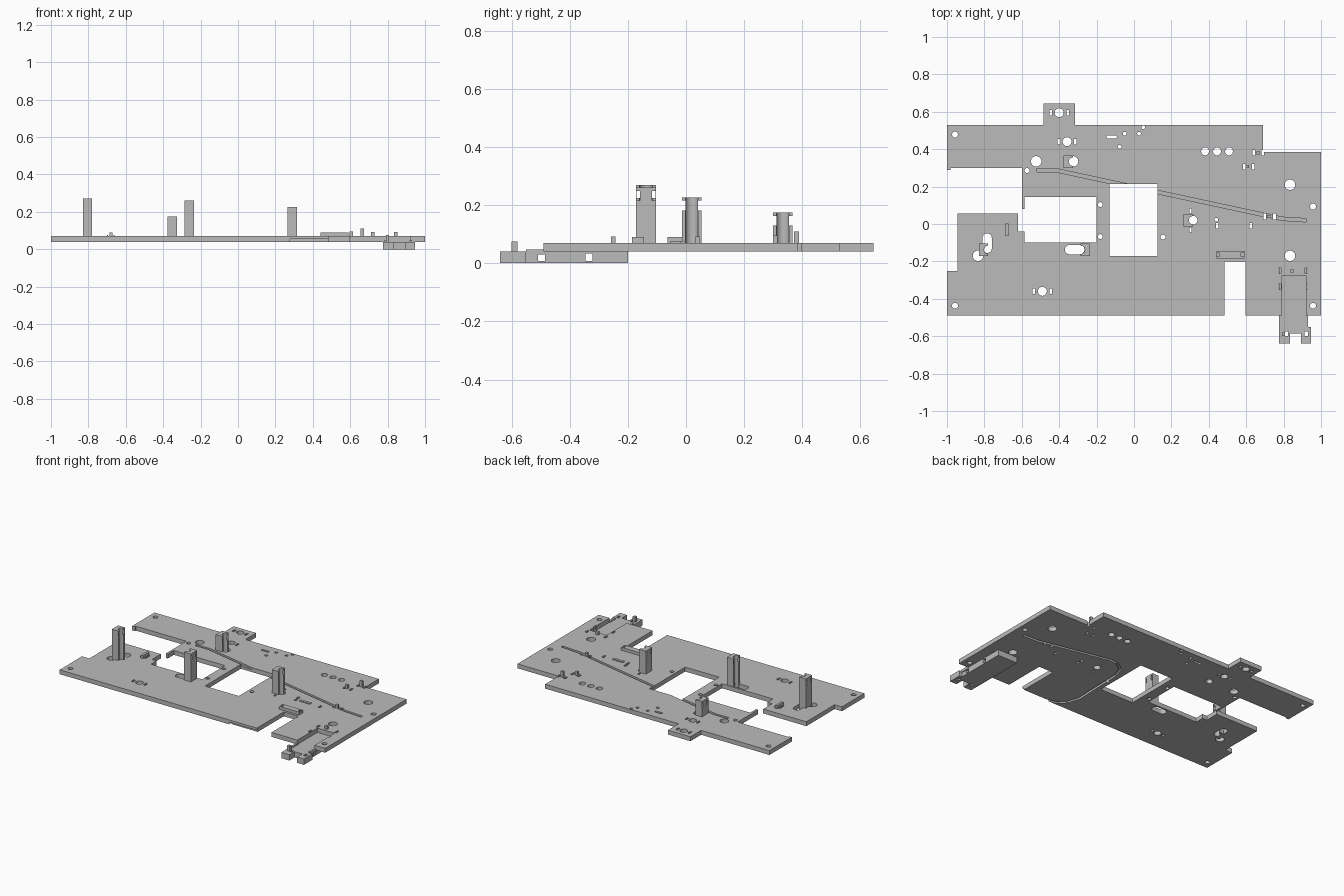
import bpy
import bmesh
import math
from mathutils import Vector

if "Cube" in bpy.data.objects:
    bpy.data.objects.remove(bpy.data.objects["Cube"])

grey = bpy.data.materials.new("plain_grey")
grey.use_nodes = True
grey.diffuse_color = (0.5, 0.5, 0.5, 1)
grey.node_tree.nodes["Principled BSDF"].inputs["Base Color"].default_value = (0.5, 0.5, 0.5, 1)

BOTTOM, TOP = 0.04, 0.07


def add_prism(bm, outline, z0, z1):
    """Extrude a flat outline between two heights."""
    face = bm.faces.new([bm.verts.new((x, y, z0)) for x, y in outline])
    moved = bmesh.ops.extrude_face_region(bm, geom=[face])["geom"]
    verts = [v for v in moved if isinstance(v, bmesh.types.BMVert)]
    bmesh.ops.translate(bm, verts=verts, vec=(0, 0, z1 - z0))


def rect(x0, x1, y0, y1):
    return [(x0, y0), (x1, y0), (x1, y1), (x0, y1)]


def capsule(ax, ay, bx, by, r, n=12):
    """Round-ended slot outline; a circle when both ends coincide."""
    turn = math.atan2(by - ay, bx - ax) - math.pi / 2
    same = ax == bx and ay == by
    pts = []
    for cx, cy, start in ((bx, by, turn), (ax, ay, turn + math.pi)):
        for i in range(n + (0 if same else 1)):
            a = start + math.pi * i / n
            pts.append((cx + r * math.cos(a), cy + r * math.sin(a)))
    return pts


def circle(x, y, r):
    return capsule(x, y, x, y, r)


def ribbon(path, width):
    """Constant-width strip outline along a path."""
    pts = [Vector(p) for p in path]
    left, right = [], []
    for i, p in enumerate(pts):
        d = (pts[min(i + 1, len(pts) - 1)] - pts[max(i - 1, 0)]).normalized()
        side = Vector((-d.y, d.x)) * width / 2
        left.append(tuple(p + side))
        right.append(tuple(p - side))
    return left + right[::-1]


def make(name, prisms):
    bm = bmesh.new()
    for outline, z0, z1 in prisms:
        add_prism(bm, outline, z0, z1)
    bmesh.ops.recalc_face_normals(bm, faces=bm.faces)
    mesh = bpy.data.meshes.new(name)
    bm.to_mesh(mesh)
    bm.free()
    mesh.materials.append(grey)
    obj = bpy.data.objects.new(name, mesh)
    bpy.context.collection.objects.link(obj)
    return obj


def cut(obj, prisms):
    for prism in prisms:
        cutter = make("cutter", [prism])
        cutter.hide_render = True
        mod = obj.modifiers.new("cut", 'BOOLEAN')
        mod.operation = 'DIFFERENCE'
        mod.solver = 'EXACT'
        mod.object = cutter
        bpy.context.view_layer.objects.active = obj
        bpy.ops.object.modifier_apply(modifier=mod.name)
        bpy.data.objects.remove(cutter)


def smooth(obj):
    bpy.ops.object.select_all(action='DESELECT')
    obj.select_set(True)
    bpy.context.view_layer.objects.active = obj
    bpy.ops.object.shade_smooth_by_angle(angle=math.radians(30))


# Base plate outline, with the open bay on the right-hand side and front notches
outline = [
    (-1, 0.53), (-0.485, 0.53), (-0.485, 0.645), (-0.315, 0.645), (-0.315, 0.53),
    (0.69, 0.53), (0.69, 0.385), (1, 0.385), (1, -0.49),
    (0.92, -0.49), (0.92, -0.275), (0.79, -0.275), (0.79, -0.49),
    (0.595, -0.49), (0.595, -0.2), (0.485, -0.2), (0.485, -0.49),
    (-1, -0.49), (-1, -0.25), (-0.945, -0.25), (-0.945, 0.055), (-0.62, 0.055),
    (-0.62, -0.04), (-0.585, -0.04), (-0.585, -0.1), (-0.2, -0.1), (-0.2, 0.145),
    (-0.585, 0.145), (-0.585, 0.08), (-0.6, 0.08), (-0.6, 0.3), (-0.98, 0.3),
    (-0.98, 0.29), (-1, 0.29)]
plate = make("base_plate", [(outline, BOTTOM, TOP)])

# Through openings: main window, round holes, long slots
openings = [rect(-0.13, 0.125, -0.17, 0.215)]
for r, centres in (
        (0.016, [(-0.957, 0.478), (-0.957, -0.437), (0.957, 0.093), (0.957, -0.437)]),
        (0.013, [(-0.572, 0.286), (-0.18, 0.104), (-0.18, -0.067), (0.155, -0.07)]),
        (0.024, [(-0.4, 0.595), (-0.358, 0.44), (-0.49, -0.36), (0.315, 0.02)]),
        (0.021, [(0.38, 0.388), (0.444, 0.388), (0.508, 0.388)]),
        (0.028, [(-0.523, 0.335), (-0.326, 0.335), (0.834, 0.21), (0.834, -0.17), (-0.834, -0.17)]),
        (0.01, [(0.44, 0.023), (-0.05, 0.483), (0.027, 0.483), (0.05, 0.517), (-0.077, 0.413)])):
    openings += [circle(x, y, r) for x, y in centres]
openings += [capsule(-0.785, -0.13, -0.785, -0.075, 0.025),
             capsule(-0.345, -0.137, -0.29, -0.137, 0.025),
             capsule(-0.14, 0.465, -0.1, 0.465, 0.008)]

# Pairs of narrow clip slots on both sides of a centre
for x, y, gap in ((-0.4, 0.595, 0.045), (-0.358, 0.44, 0.043), (-0.49, -0.36, 0.045),
                  (0.613, 0.307, 0.024), (0.665, 0.38, 0.024), (0.725, 0.04, 0.026),
                  (0.535, -0.01, 0.09), (0.85, -0.25, 0.07), (0.85, -0.335, 0.07)):
    for s in (-1, 1):
        openings.append(rect(x + s * gap - 0.007, x + s * gap + 0.007, y - 0.015, y + 0.015))
openings += [rect(0.297, 0.308, y - 0.012, y + 0.012) for y in (-0.03, 0.07)]
cut(plate, [(shape, 0, 0.2) for shape in openings])

# Cable grooves: one on top, one underneath that leaves through the front edge
top_path = [(-0.52, 0.287), (-0.42, 0.288), (0.79, 0.028), (0.92, 0.02)]
under_path = [(0.92, 0.035), (0.8, 0.04), (0.32, 0.145), (0.25, 0.14), (0.19, 0.09),
              (0.165, 0.01), (0.16, -0.22), (0.155, -0.34), (0.18, -0.42), (0.23, -0.47),
              (0.3, -0.487), (0.5, -0.487)]
cut(plate, [(ribbon(top_path, 0.018), TOP - 0.012, 0.1),
            (ribbon(under_path, 0.016), 0, BOTTOM + 0.014)])
smooth(plate)

# Upright posts: scooped on one face, with two small windows near the top
for name, x, y, top, face in (("right_post", -0.805, -0.138, 0.27, 1),
                              ("middle_post", -0.26, -0.138, 0.26, -1),
                              ("back_post", -0.352, 0.333, 0.175, 1),
                              ("left_post", 0.29, 0.02, 0.227, 1)):
    post = make(name, [(rect(x - 0.025, x + 0.025, y - 0.034, y + 0.034), TOP - 0.03, top)])
    cuts = [(circle(x + face * 0.025, y, 0.022), 0, 0.4)]
    for s in (-1, 1):
        cuts.append((rect(x - 0.05, x + 0.05, y + s * 0.027 - 0.006, y + s * 0.027 + 0.006),
                     top - 0.045, top - 0.012))
    cut(post, cuts)
    smooth(post)

# Small raised pegs and tabs
pegs = [("peg", x, y, 0.009, 0.008, top) for x, y, top in (
    (0.605, 0.307, 0.095), (0.665, 0.38, 0.11), (0.72, 0.04, 0.092), (0.843, -0.25, 0.092))]
pegs += [("low_tab", 0.515, -0.01, 0.04, 0.009, 0.076), ("tab", -0.68, -0.03, 0.008, 0.034, 0.09)]
for name, x, y, hx, hy, top in pegs:
    make(name, [(rect(x - hx, x + hx, y - hy, y + hy), TOP - 0.01, top)])
for s in (-1, 1):
    make("tab_side", [(rect(-0.683 + s * 0.018, -0.677 + s * 0.018, -0.055, -0.005), TOP - 0.01, 0.075)])

# Raised bar behind the front slot
bar = make("raised_bar", [(rect(0.44, 0.59, -0.185, -0.145), TOP - 0.01, 0.09)])
cut(bar, [(rect(x - 0.007, x + 0.007, -0.175, -0.155), 0, 0.2) for x in (0.45, 0.58)])

# Lower bracket hanging below the front notch, with cross tunnels
bracket_outline = [(0.775, -0.2), (0.775, -0.64), (0.835, -0.64), (0.835, -0.585), (0.893, -0.585),
                   (0.893, -0.64), (0.945, -0.64), (0.945, -0.55), (0.925, -0.55), (0.925, -0.2)]
bracket = make("lower_bracket", [(bracket_outline, 0, BOTTOM)])
tunnels = [(rect(0.7, 1, y - 0.012, y + 0.012), 0.008, 0.034) for y in (-0.497, -0.333)]
holes = [(rect(x - 0.009, x + 0.009, -0.6, -0.575), -0.1, 0.1) for x in (0.815, 0.92)]
cut(bracket, tunnels + holes)
make("bracket_peg", [(rect(0.79, 0.808, -0.6, -0.58), BOTTOM - 0.01, 0.075)])
for s in (-1, 1):
    make("bracket_rail", [(rect(0.855 + s * 0.068 - 0.007, 0.855 + s * 0.068 + 0.007, -0.55, -0.485),
                           BOTTOM - 0.01, BOTTOM + 0.008)])
